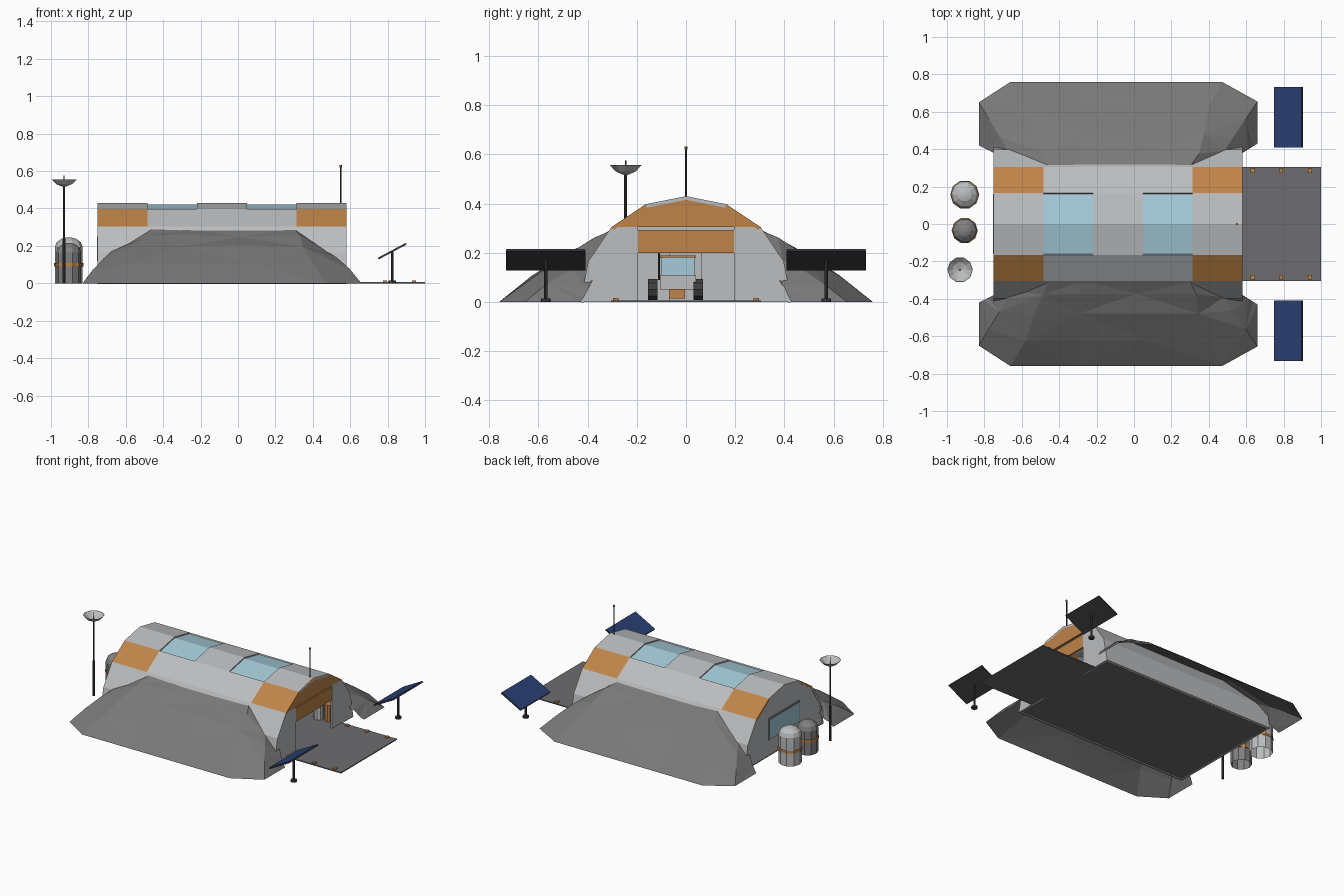
import bpy, bmesh, math, random
from mathutils import Vector, Matrix

if "Cube" in bpy.data.objects:
    bpy.data.objects.remove(bpy.data.objects["Cube"])

random.seed(4)


def material(name, rgb):
    m = bpy.data.materials.new(name)
    m.diffuse_color = (*rgb, 1)
    m.use_nodes = True
    m.node_tree.nodes["Principled BSDF"].inputs["Base Color"].default_value = m.diffuse_color
    return m


LIGHT = material("light_panel", (0.50, 0.51, 0.52))
ORANGE = material("orange_paint", (0.52, 0.23, 0.065))
GLASS = material("pale_glass", (0.38, 0.60, 0.70))
SOIL = material("grey_soil", (0.19, 0.19, 0.19))
PAVE = material("dark_paving", (0.155, 0.155, 0.16))
METAL = material("mid_metal", (0.22, 0.22, 0.22))
DARK = material("dark_metal", (0.05, 0.05, 0.052))
BLUE = material("solar_blue", (0.022, 0.05, 0.17))


def mesh(name, verts, faces, mats, pick=None):
    me = bpy.data.meshes.new(name)
    me.from_pydata([tuple(v) for v in verts], [], faces)
    for m in mats:
        me.materials.append(m)
    if pick:
        for p in me.polygons:
            p.material_index = pick(p)
    ob = bpy.data.objects.new(name, me)
    bpy.context.collection.objects.link(ob)
    return ob


def box(name, x, y, z, mat):
    """Box from (min, max) ranges."""
    v = [(a, b, c) for a in x for b in y for c in z]
    f = [(0, 1, 3, 2), (4, 6, 7, 5), (0, 4, 5, 1), (2, 3, 7, 6), (0, 2, 6, 4), (1, 5, 7, 3)]
    return mesh(name, v, f, [mat])


def lathe(name, profile, loc, n, mats, pick=None, cap=True):
    """Revolve (radius, z) points around a vertical axis."""
    v, f = [], []
    for r, z in profile:
        for k in range(n):
            a = 2 * math.pi * k / n
            v.append((r * math.cos(a) + loc[0], r * math.sin(a) + loc[1], z))
    for i in range(len(profile) - 1):
        for k in range(n):
            k2 = (k + 1) % n
            f.append((i * n + k, i * n + k2, (i + 1) * n + k2, (i + 1) * n + k))
    if cap:
        f.append(tuple(range((len(profile) - 1) * n, len(profile) * n)))
    return mesh(name, v, f, mats, pick)


def rod(name, loc, z0, z1, r, mat, n=8):
    return lathe(name, [(0.0005, z0), (r, z0), (r, z1)], loc, n, [mat])


def plate(name, pts, x, t, mat):
    """Extrude a (y, z) outline along x."""
    n = len(pts)
    v = [(x, *p) for p in pts] + [(x + t, *p) for p in pts]
    f = [tuple(range(n))[::-1], tuple(range(n, 2 * n))]
    f += [(i, (i + 1) % n, n + (i + 1) % n, n + i) for i in range(n)]
    return mesh(name, v, f, [mat])


# Arched hull: five bays of eight flat strips
R, X0, X1, BAYS = 0.43, -0.75, 0.58, 5
xs = [X0 + (X1 - X0) * i / BAYS for i in range(BAYS + 1)]


def arc(r=R, a=0, b=8):
    return [(r * math.cos(math.pi * j / 8), r * math.sin(math.pi * j / 8)) for j in range(a, b + 1)]


verts = [(x, *p) for x in xs for p in arc()]
cells = [(i, j) for i in range(BAYS) for j in range(8) if not (i in (1, 3) and j in (3, 4))]
faces = [(i * 9 + j, i * 9 + j + 1, i * 9 + j + 10, i * 9 + j + 9) for i, j in cells]
hull = mesh("arched_hull", verts, faces, [LIGHT, ORANGE],
            lambda p: int(cells[p.index][0] in (0, 4) and cells[p.index][1] in (2, 5)))
sol = hull.modifiers.new("thickness", 'SOLIDIFY')
sol.thickness, sol.offset = 0.015, -1

# Recessed skylights over the ridge
for i in (1, 3):
    pts = arc(R - 0.008, 3, 5)
    v = [(x, *p) for x in (xs[i], xs[i + 1]) for p in pts]
    mesh("skylight", v, [(0, 1, 4, 3), (1, 2, 5, 4)], [GLASS])

# End walls, door surround and rear window
plate("rear_wall", arc(R - 0.002), X0 + 0.002, 0.012, LIGHT)
plate("rear_window_frame", [(-.17, .11), (.17, .11), (.17, .26), (-.17, .26)], X0 - 0.002, 0.005, METAL)
plate("rear_window", [(-.16, .12), (.16, .12), (.16, .25), (-.16, .25)], X0 - 0.005, 0.006, GLASS)
zc = R * math.sin(math.pi / 4)
for s in (1, -1):
    side = [(s * 0.195, 0), *[(s * y, z) for y, z in arc(R, 0, 2)], (s * 0.195, zc)]
    if s < 0:
        side.reverse()
    plate("front_wall_side", side, X1 - 0.012, 0.012, LIGHT)
plate("front_gable", arc(R, 2, 6)[::1], X1 - 0.012, 0.012, ORANGE)
plate("door_header", [(-.195, .2), (.195, .2), (.195, zc - .012), (-.195, zc - .012)], X1 - 0.014, 0.01, ORANGE)

# Floor, landing apron and its marker lamps
box("hangar_floor", (X0, X1), (-0.41, 0.41), (0, 0.004), PAVE)
box("apron", (X1, 1.0), (-0.305, 0.305), (0, 0.007), PAVE)
for x in (0.635, 0.785, 0.94):
    for y in (-0.285, 0.285):
        box("apron_lamp", (x - .011, x + .011), (y - .011, y + .011), (0.006, 0.016), ORANGE)

# Soil banks: loft from ground outline to crest against the hull
foot = [(-.83, .42), (-.83, .65), (-.66, .76), (-.3, .76), (.1, .76), (.47, .76), (.66, .655), (.66, .43)]
crest = [(-.75, .38, .09), (-.65, .355, .185), (-.46, .312, .29), (-.27, .305, .29),
         (.02, .305, .29), (.30, .308, .29), (.45, .345, .19), (.58, .38, .09)]
for s in (1, -1):
    v, n = [], len(foot)
    for t in (0, 0.3, 0.62, 0.85, 1):
        for k, (a, b) in enumerate(zip(foot, crest)):
            p = Vector((*a, 0)).lerp(Vector(b), t)
            if 0 < t < 1:
                p.z += (0.018 if 0 < k < n - 1 else 0) * math.sin(math.pi * t) + random.uniform(-.008, .008)
                if 1 < k < n - 2:
                    p.x += random.uniform(-.03, .03)
            v.append((p.x, s * p.y, p.z))
    f = []
    for i in range(4):
        for k in range(n - 1):
            a, b, c, d = i * n + k, i * n + k + 1, (i + 1) * n + k + 1, (i + 1) * n + k
            tris = [(a, b, c), (a, c, d)] if (i + k) % 2 else [(a, b, d), (b, c, d)]
            f += [t if s < 0 else t[::-1] for t in tris]
    mesh("soil_bank", v, f, [SOIL])

# Tilted solar panels on posts
for s in (1, -1):
    rod("solar_base", (0.825, s * 0.57), 0, 0.014, 0.02, DARK)
    rod("solar_post", (0.825, s * 0.57), 0, 0.168, 0.007, DARK)
    tilt = Matrix.Translation((0.825, s * 0.57, 0.172)) @ Matrix.Rotation(-math.atan2(.08, .15), 4, 'Y')
    back = box("solar_back", (-.085, .085), (-.162, .162), (-.005, .002), DARK)
    cells_ob = box("solar_cells", (-.083, .083), (-.16, .16), (.002, .005), BLUE)
    for ob in (back, cells_ob):
        ob.matrix_world = tilt

# Storage tanks with an orange band
for y, r, h, m in ((0.157, 0.074, 0.245, LIGHT), (-0.035, 0.066, 0.215, METAL)):
    lathe("storage_tank", [(r, 0), (r, h - .05), (r * .87, h - .025), (r * .5, h - .006), (.012, h)],
          (-0.905, y), 10, [m])
    lathe("tank_band", [(r, .09), (r + .004, .09), (r + .004, .108), (r, .108)],
          (-0.905, y), 10, [ORANGE], cap=False)

# Dish mast
D = (-0.93, -0.245)
rod("dish_mast_lower", D, 0, 0.24, 0.009, DARK)
rod("dish_mast_upper", D, 0.24, 0.53, 0.006, DARK)
lathe("dish", [(.01, .517), (.042, .53), (.068, .556), (.066, .556), (.04, .534), (.004, .522)],
      D, 10, [LIGHT])
rod("dish_feed", D, 0.52, 0.575, 0.003, DARK)

# Roof aerial
rod("roof_aerial", (0.55, 0), 0.42, 0.622, 0.004, DARK)
rod("aerial_tip", (0.55, 0), 0.62, 0.632, 0.006, ORANGE)

# Rover parked inside
box("rover_body", (-.12, .2), (-.105, .04), (.05, .11), LIGHT)
box("rover_cab", (.0, .17), (-.1, .035), (.11, .18), GLASS)
box("rover_roof", (-.01, .18), (-.105, .04), (.18, .19), ORANGE)
box("rover_grille", (.2, .207), (-.07, -.005), (.015, .052), ORANGE)
rod("rover_aerial", (-.03, -.11), .09, .22, .004, DARK)
for x in (-.09, .04, .17):
    for y in (-.135, .05):
        w = lathe("rover_wheel", [(.001, -.02), (.045, -.02), (.045, .02)], (0, 0), 10, [DARK])
        w.matrix_world = Matrix.Translation((x, y, .05)) @ Matrix.Rotation(math.pi / 2, 4, 'X')

# Stored container and drums
box("container", (-.5, -.3), (-.07, .065), (.004, .2), LIGHT)
rod("drum_light", (.42, .28), .004, .13, .032, LIGHT, 10)
rod("drum_orange", (.49, .29), .004, .12, .028, ORANGE, 10)
